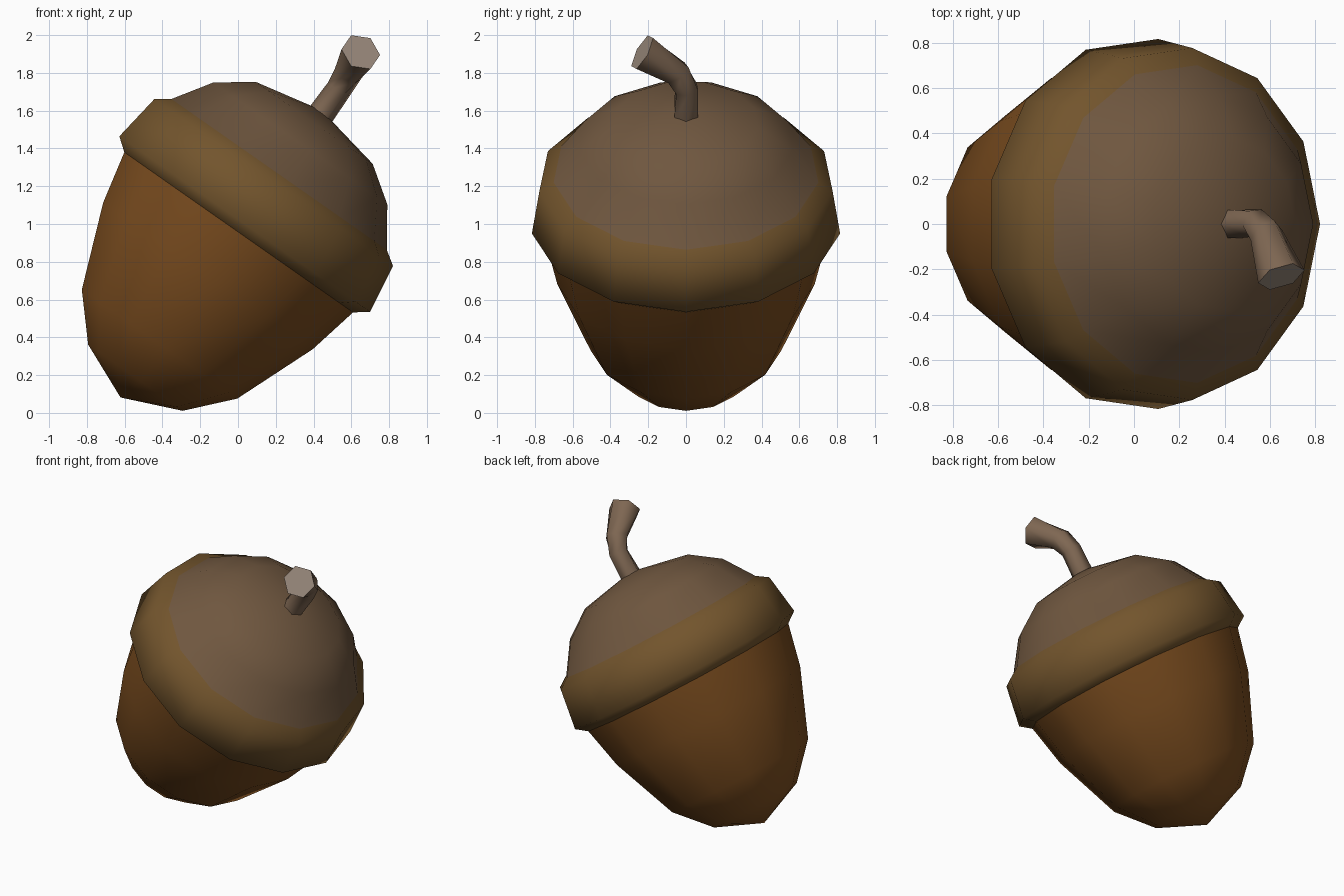
import bpy, bmesh, math
from mathutils import Matrix, Vector

if "Cube" in bpy.data.objects:
    bpy.data.objects.remove(bpy.data.objects["Cube"])

SIDES = 13
# acorn axis leans 35 degrees towards +x
TILT = Matrix.Translation((-0.455, 0, 0.320)) @ Matrix.Rotation(math.radians(35), 4, 'Y')


def material(name, rgb):
    m = bpy.data.materials.new(name)
    m.diffuse_color = (*rgb, 1)
    m.use_nodes = True
    m.node_tree.nodes["Principled BSDF"].inputs["Base Color"].default_value = m.diffuse_color
    return m


def finish(bm, name, mats):
    bmesh.ops.recalc_face_normals(bm, faces=bm.faces)
    me = bpy.data.meshes.new(name)
    bm.to_mesh(me)
    bm.free()
    for m in mats:
        me.materials.append(m)
    ob = bpy.data.objects.new(name, me)
    bpy.context.collection.objects.link(ob)
    bpy.ops.object.select_all(action='DESELECT')
    ob.select_set(True)
    bpy.context.view_layer.objects.active = ob
    bpy.ops.object.shade_smooth_by_angle(angle=math.radians(65))
    return ob


def bridge(bm, a, b, mat=0):
    # quads between equal rings, triangles where one ring is a single pole
    n = max(len(a), len(b))
    for i in range(n):
        j = (i + 1) % n
        if len(a) == 1:
            f = bm.faces.new((a[0], b[j], b[i]))
        elif len(b) == 1:
            f = bm.faces.new((a[i], a[j], b[0]))
        else:
            f = bm.faces.new((a[i], a[j], b[j], b[i]))
        f.material_index = mat


def lathe(name, profile, mats, slots=None):
    bm = bmesh.new()
    rings = []
    for r, h in profile:
        count = SIDES if r else 1
        rings.append([bm.verts.new(TILT @ Vector((r * math.cos(t), r * math.sin(t), h)))
                      for t in (2 * math.pi * k / SIDES for k in range(count))])
    for k in range(len(rings) - 1):
        bridge(bm, rings[k], rings[k + 1], slots[k] if slots else 0)
    return finish(bm, name, mats)


nut_mat = material("nut_brown", (0.20, 0.075, 0.014))
band_mat = material("band_ochre", (0.17, 0.090, 0.026))
cap_mat = material("cap_brown", (0.16, 0.095, 0.050))
stem_mat = material("stem_brown", (0.21, 0.135, 0.085))
cut_mat = material("stem_cut", (0.32, 0.25, 0.20))

# nut: pointed tip up to the cap
lathe("nut", [(0, -0.291), (0.31, -0.16), (0.51, 0.059), (0.687, 0.502), (0.75, 0.784)],
      [nut_mat])

# cap: overhanging band, then dome
lathe("cap", [(0.75, 0.784), (0.822, 0.838), (0.782, 1.107), (0.706, 1.158),
              (0.571, 1.356), (0.384, 1.488), (0, 1.565)],
      [band_mat, cap_mat], [0, 0, 0, 1, 1, 1])

# stem: bent six-sided tube flaring to a cut end (centre, direction, radius)
stem = [((0.435, 0, 1.575), (0.574, 0, 0.819), 0.072),
        ((0.535, 0.003, 1.715), (0.54, -0.15, 0.82), 0.068),
        ((0.585, -0.05, 1.80), (0.42, -0.55, 0.70), 0.078),
        ((0.65, -0.232, 1.91), (0.30, -0.84, 0.45), 0.107)]
bm = bmesh.new()
rings = []
for centre, direction, radius in stem:
    n = Vector(direction).normalized()
    u = Vector((1, 0, 0))
    u = (u - n * u.dot(n)).normalized()
    v = n.cross(u)
    rings.append([bm.verts.new(Vector(centre) + radius * (u * math.cos(t) + v * math.sin(t)))
                  for t in (math.pi * k / 3 for k in range(6))])
for a, b in zip(rings, rings[1:]):
    bridge(bm, a, b)
bm.faces.new(rings[-1]).material_index = 1
finish(bm, "stem", [stem_mat, cut_mat])
